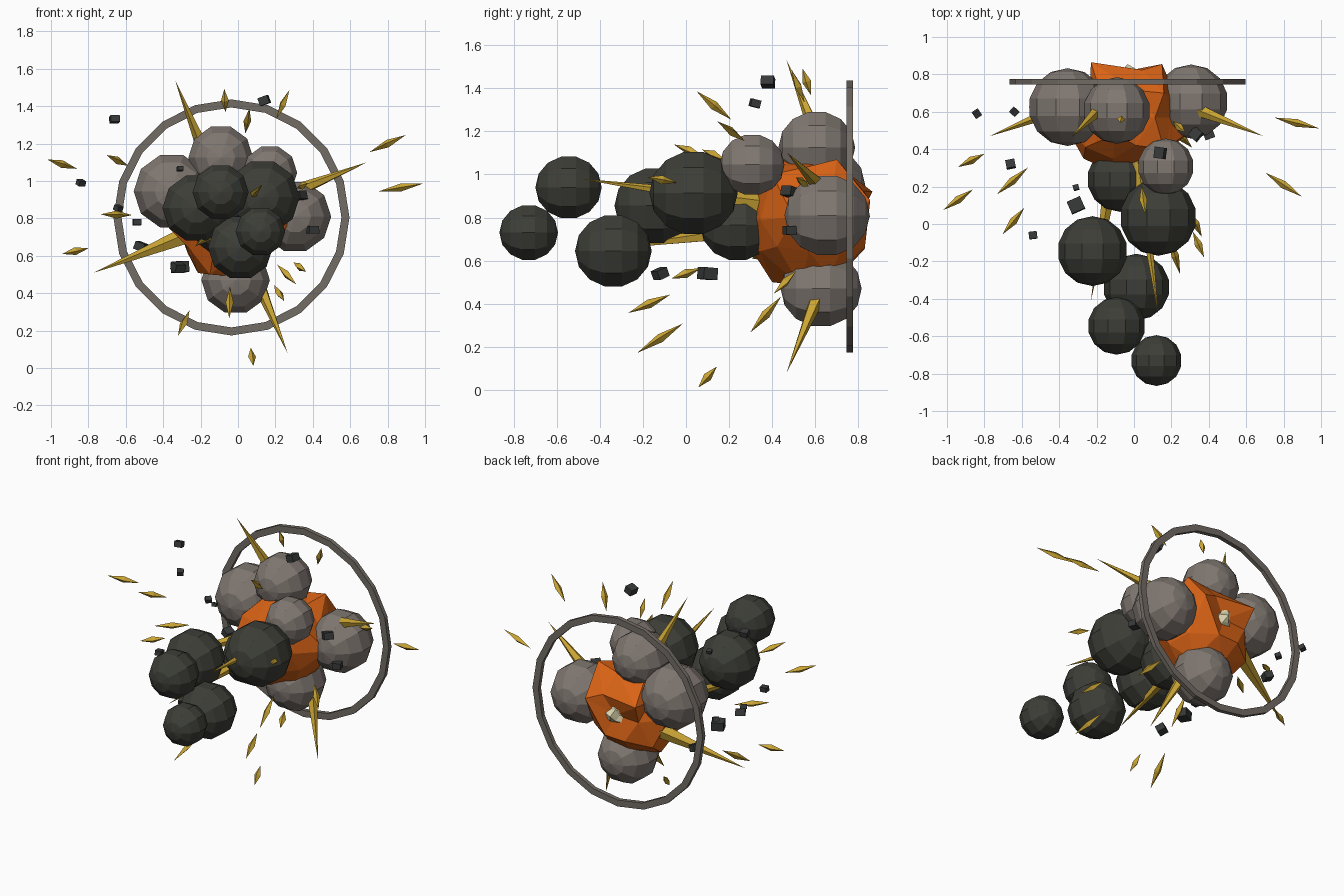
import bpy, bmesh, math, random
from mathutils import Vector, Matrix

if "Cube" in bpy.data.objects:
    bpy.data.objects.remove(bpy.data.objects["Cube"])

random.seed(7)
BURST = Vector((-0.035, 0.76, 0.805))   # point everything flies out from


def material(name, rgb):
    m = bpy.data.materials.new(name)
    m.diffuse_color = (*rgb, 1)
    m.use_nodes = True
    m.node_tree.nodes["Principled BSDF"].inputs["Base Color"].default_value = m.diffuse_color
    return m


ORANGE = material("fire orange", (0.70, 0.125, 0.008))
GOLD = material("spark gold", (0.60, 0.38, 0.035))
SOOT = material("soot black", (0.046, 0.048, 0.038))
ASH = material("ash grey", (0.215, 0.185, 0.165))
RING = material("shock ring grey", (0.17, 0.15, 0.13))
PALE = material("hot pale yellow", (0.80, 0.74, 0.48))
ROCK = material("debris black", (0.038, 0.040, 0.040))


def finish(bm, name, mat):
    bmesh.ops.recalc_face_normals(bm, faces=bm.faces)
    mesh = bpy.data.meshes.new(name)
    bm.to_mesh(mesh)
    bm.free()
    mesh.materials.append(mat)
    ob = bpy.data.objects.new(name, mesh)
    bpy.context.collection.objects.link(ob)
    return ob


def aim(pos, direction):
    return Matrix.Translation(pos) @ direction.to_track_quat('Z', 'Y').to_matrix().to_4x4()


# Faceted smoke puffs, poles facing front and back
def puff(name, x, y, z, r, mat):
    bm = bmesh.new()
    bmesh.ops.create_uvsphere(bm, u_segments=10, v_segments=7, radius=r,
                              matrix=Matrix.Translation((x, y, z))
                              @ Matrix.Rotation(math.pi / 2, 4, 'X')
                              @ Matrix.Rotation(math.pi / 2, 4, 'Z'))
    finish(bm, name, mat)


for x, y, z, r in [(0.13, 0.035, 0.914, 0.205), (-0.222, -0.145, 0.855, 0.187),
                   (-0.093, -0.545, 0.94, 0.154), (0.12, -0.73, 0.73, 0.136),
                   (0.013, -0.337, 0.645, 0.178), (-0.075, 0.24, 0.765, 0.175)]:
    puff("soot_puff", x, y, z, r, SOOT)

for x, y, z, r in [(-0.355, 0.625, 0.945, 0.208), (-0.092, 0.607, 1.125, 0.178),
                   (0.17, 0.307, 1.045, 0.15), (0.305, 0.655, 0.81, 0.198),
                   (-0.013, 0.627, 0.47, 0.188)]:
    puff("ash_puff", x, y, z, r, ASH)

# Jagged fireball: a jittered ball with its main peaks pulled into place
bm = bmesh.new()
centre = Vector((-0.04, 0.57, 0.79))
bmesh.ops.create_icosphere(bm, subdivisions=2, radius=1)
bm.verts.ensure_lookup_table()
for v in bm.verts:
    v.co = centre + v.co * random.uniform(0.27, 0.335)
peaks = [(-0.23, 0.865, 0.92), (0.15, 0.855, 0.88), (-0.04, 0.80, 0.80), (0.02, 0.83, 0.66),
         (-0.27, 0.35, 0.80), (-0.11, 0.275, 0.79), (-0.38, 0.55, 0.76), (-0.15, 0.40, 0.50),
         (0.04, 0.53, 0.485), (0.16, 0.70, 1.07), (0.31, 0.50, 0.80), (0.16, 0.40, 1.00),
         (-0.10, 0.48, 1.09)]
free = list(bm.verts)
for p in map(Vector, peaks):
    v = min(free, key=lambda w: (w.co - p).length)
    v.co = p
    free.remove(v)
finish(bm, "fireball", ORANGE)

# Hot centre poking out of the back of the fireball
bm = bmesh.new()
bmesh.ops.create_icosphere(bm, subdivisions=2, radius=1)
for v in bm.verts:
    v.co = BURST + v.co * random.uniform(0.06, 0.095)
finish(bm, "hot_centre", PALE)

# Thin shock ring
bm = bmesh.new()
corners = [bm.verts.new(BURST + Vector((0, dy, r)))
           for r, dy in [(0.588, -0.014), (0.631, -0.014), (0.631, 0.014), (0.588, 0.014)]]
edges = [bm.edges.new((corners[i], corners[(i + 1) % 4])) for i in range(4)]
bmesh.ops.spin(bm, geom=corners + edges, cent=BURST, axis=(0, 1, 0),
               angle=2 * math.pi, steps=20, use_duplicate=False)
bmesh.ops.remove_doubles(bm, verts=bm.verts, dist=0.001)
finish(bm, "shock_ring", RING)

# Long flame spikes from the burst point
for tip in [(0.69, 0.47, 1.10), (-0.77, 0.47, 0.51), (-0.335, 0.465, 1.535),
            (0.265, 0.467, 0.08), (0.13, -0.49, 0.98), (-0.23, -0.41, 0.65)]:
    tip = Vector(tip)
    base = BURST.lerp(tip, 0.25)
    bm = bmesh.new()
    bmesh.ops.create_cone(bm, cap_ends=True, segments=5, radius1=0.055, radius2=0,
                          depth=(tip - base).length,
                          matrix=aim((tip + base) / 2, tip - base))
    finish(bm, "flame_spike", GOLD)

# Flying sparks: stretched double pyramids pointing away from the burst
sparks = [(-0.94, 0.13, 1.09, .20), (-0.87, 0.34, 0.625, .16), (-0.645, 0.015, 1.11, .19),
          (-0.65, 0.23, 0.82, .22), (0.80, 0.21, 1.20, .25), (0.87, 0.54, 0.965, .25),
          (-0.07, 0.56, 1.43, .13), (0.24, 0.52, 1.41, .18), (0.05, 0.13, 1.32, .21),
          (-0.29, -0.12, 0.24, .26), (0.075, 0.10, 0.06, .13), (-0.045, 0.37, 0.35, .22),
          (0.22, -0.17, 0.40, .22), (0.33, 0.0, 0.54, .16), (0.345, -0.11, 0.975, .15),
          (0.26, 0.46, 0.50, .18)]
for x, y, z, length in sparks:
    p = Vector((x, y, z))
    bm = bmesh.new()
    m = aim(p, p - BURST)
    waist = [bm.verts.new(m @ Vector((0.021 * math.cos(a), 0.021 * math.sin(a), 0)))
             for a in (i * math.pi / 2 for i in range(4))]
    for end in (-length / 2, length / 2):
        apex = bm.verts.new(m @ Vector((0, 0, end)))
        for i in range(4):
            bm.faces.new((waist[i], waist[(i + 1) % 4], apex))
    finish(bm, "spark", GOLD)

# Tumbling debris chunks
chunks = [(-0.66, 0.32, 1.33, .045), (-0.84, 0.59, 0.99, .036), (-0.54, -0.06, 0.78, .04),
          (-0.64, 0.60, 0.855, .035), (-0.52, 0.64, 0.65, .055), (-0.31, 0.10, 0.54, .07),
          (-0.32, -0.12, 0.54, .055), (0.14, 0.38, 1.43, .055), (-0.31, 0.195, 1.065, .028),
          (0.40, 0.48, 0.74, .05), (0.33, 0.48, 0.92, .055)]
for x, y, z, s in chunks:
    bm = bmesh.new()
    spin = Matrix.Rotation(random.uniform(0, 1.5), 4, 'Z') @ Matrix.Rotation(random.uniform(-0.5, 0.5), 4, 'X')
    bmesh.ops.create_cube(bm, size=s, matrix=Matrix.Translation((x, y, z)) @ spin
                          @ Matrix.Diagonal((1.1, 1.0, 0.8, 1)))
    finish(bm, "debris", ROCK)
